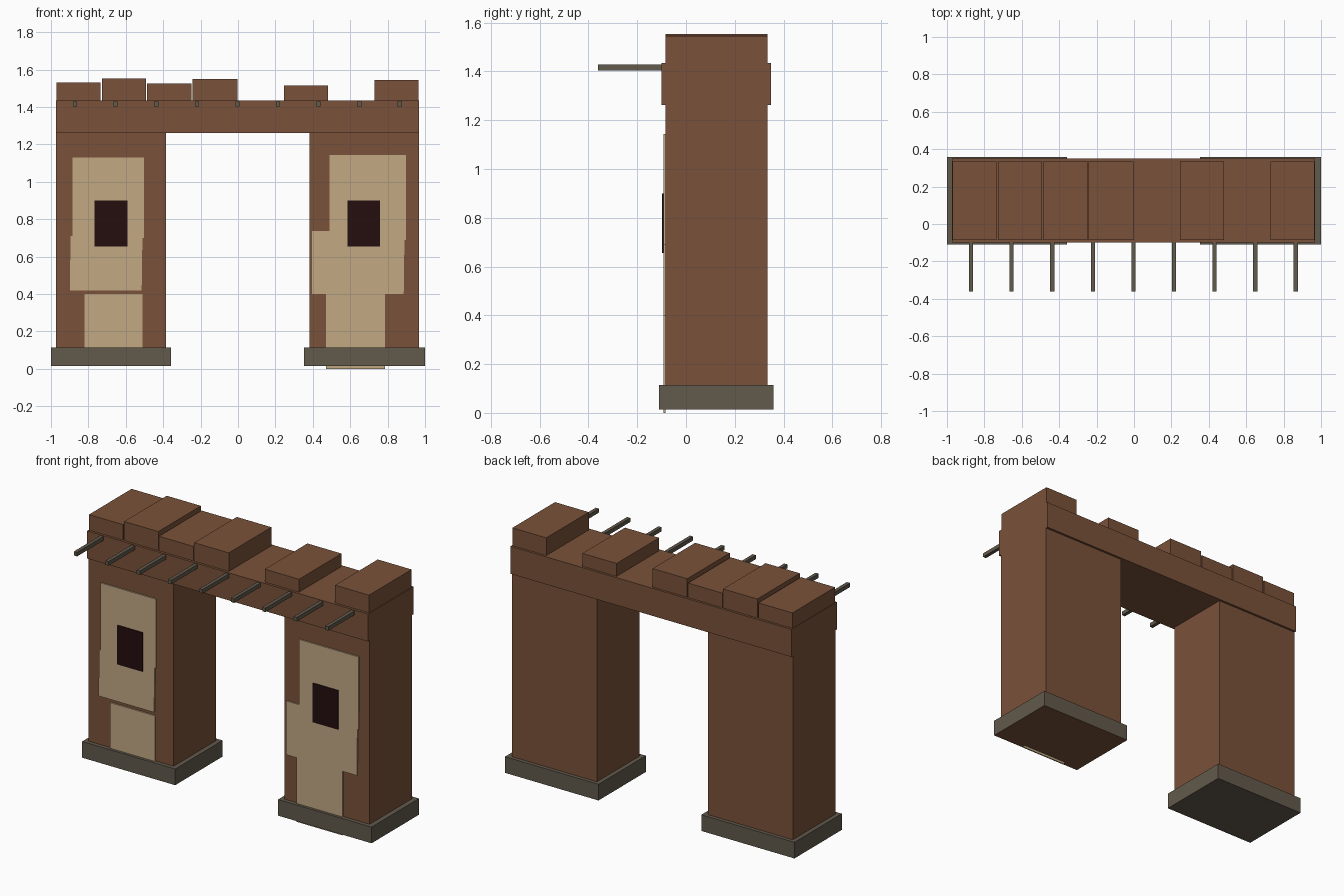
import bpy
import bmesh

if "Cube" in bpy.data.objects:
    bpy.data.objects.remove(bpy.data.objects["Cube"])


def material(name, rgb):
    m = bpy.data.materials.new(name)
    m.diffuse_color = (*rgb, 1.0)
    m.use_nodes = True
    m.node_tree.nodes["Principled BSDF"].inputs["Base Color"].default_value = m.diffuse_color
    return m


BROWN = material("mud_brown", (0.195, 0.084, 0.042))
PLASTER = material("sand_plaster", (0.539, 0.397, 0.231))
GREY = material("grey_stone", (0.122, 0.100, 0.072))
DARK = material("dark_opening", (0.018, 0.0045, 0.0045))


def finish(name, bm, mats):
    bmesh.ops.recalc_face_normals(bm, faces=bm.faces)
    mesh = bpy.data.meshes.new(name)
    bm.to_mesh(mesh)
    bm.free()
    for m in mats:
        mesh.materials.append(m)
    ob = bpy.data.objects.new(name, mesh)
    bpy.context.collection.objects.link(ob)
    return ob


def box(name, xs, ys, zs, *mats):
    """Axis-aligned block given by its extents."""
    bm = bmesh.new()
    bmesh.ops.create_cube(bm, size=1)
    for v in bm.verts:
        v.co = [r[0] if c < 0 else r[1] for c, r in zip(v.co, (xs, ys, zs))]
    return finish(name, bm, mats)


def plate(name, outline, y_front, y_back, mat):
    """Thin plate with an (x, z) outline, extruded along y."""
    bm = bmesh.new()
    face = bm.faces.new([bm.verts.new((x, y_front, z)) for x, z in outline])
    ext = bmesh.ops.extrude_face_region(bm, geom=[face], use_keep_orig=True)
    for v in ext["geom"]:
        if isinstance(v, bmesh.types.BMVert):
            v.co.y = y_back
    return finish(name, bm, [mat])


FRONT, BACK = -0.085, 0.335

# Towers on stone plinths
box("left_tower", (-0.973, -0.386), (FRONT, BACK), (0.05, 1.262), BROWN)
box("right_tower", (0.381, 0.969), (FRONT, BACK), (0.05, 1.262), BROWN)
box("left_plinth", (-1.0, -0.357), (-0.11, 0.358), (0.014, 0.115), GREY)
right_plinth = box("right_plinth", (0.354, 1.0), (-0.11, 0.358),
                   (0.014, 0.115), GREY, BROWN)
for p in right_plinth.data.polygons:  # earth-coloured underside
    if p.normal.z < -0.5:
        p.material_index = 1

# Bridging lintel
box("lintel", (-0.973, 0.969), (-0.10, 0.349), (1.262, 1.434), BROWN)

# Uneven battlement blocks
merlons = [(-0.97, -0.735, 1.531), (-0.727, -0.491, 1.553),
           (-0.486, -0.249, 1.525), (-0.243, -0.004, 1.550),
           (0.245, 0.481, 1.515), (0.731, 0.965, 1.545)]
for i, (x0, x1, top) in enumerate(merlons):
    box(f"merlon_{i + 1}", (x0, x1), (FRONT, BACK), (1.43, top), BROWN)

# Projecting roof poles
for i in range(9):
    x = -0.871 + i * 0.217
    box(f"roof_pole_{i + 1}", (x - 0.011, x + 0.011), (-0.36, -0.08),
        (1.404, 1.429), GREY)

# Plaster patches
PLATE_Y = -0.093
plate("left_plaster_upper",
      [(-0.886, 1.13), (-0.502, 1.13), (-0.502, 0.70), (-0.511, 0.70),
       (-0.515, 0.42), (-0.898, 0.42), (-0.896, 0.71), (-0.886, 0.71)],
      PLATE_Y, FRONT, PLASTER)
plate("left_plaster_lower",
      [(-0.82, 0.40), (-0.51, 0.40), (-0.51, 0.02), (-0.82, 0.02)],
      PLATE_Y, FRONT, PLASTER)
plate("right_plaster",
      [(0.488, 1.144), (0.899, 1.144), (0.897, 0.69), (0.89, 0.69),
       (0.886, 0.40), (0.787, 0.40), (0.787, 0.0), (0.471, 0.0),
       (0.471, 0.40), (0.396, 0.40), (0.396, 0.736), (0.488, 0.736)],
      PLATE_Y, FRONT, PLASTER)

# Dark window openings
for name, x0 in (("left_window", -0.766), ("right_window", 0.585)):
    box(name, (x0, x0 + 0.175), (-0.099, -0.092), (0.655, 0.899), DARK)
